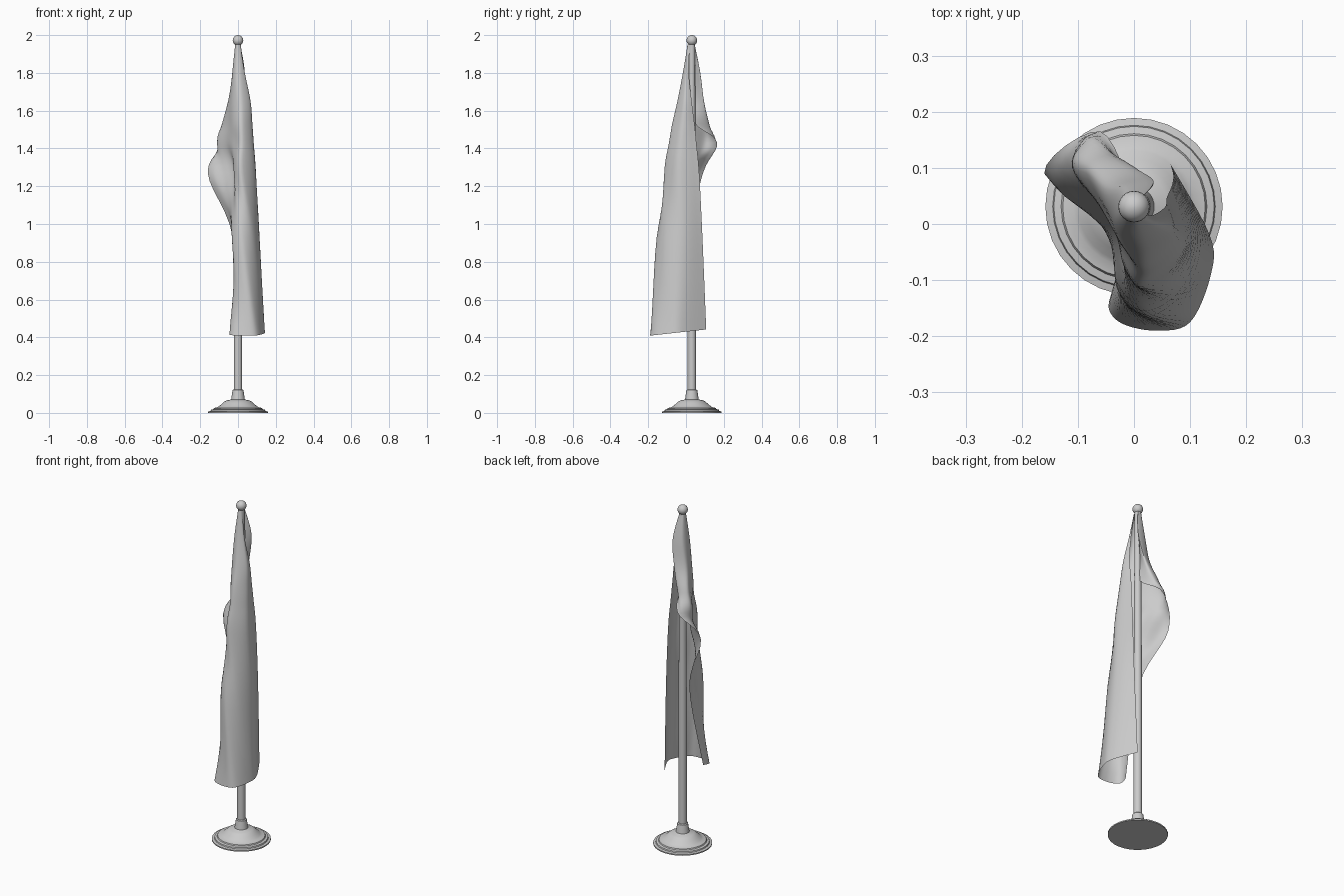
import bpy, math

if "Cube" in bpy.data.objects:
    bpy.data.objects.remove(bpy.data.objects["Cube"])

POLE_Y = 0.031


def make_object(name, verts, faces, angle):
    mesh = bpy.data.meshes.new(name)
    mesh.from_pydata(verts, [], faces)
    mesh.update()
    obj = bpy.data.objects.new(name, mesh)
    bpy.context.collection.objects.link(obj)
    bpy.ops.object.select_all(action='DESELECT')
    obj.select_set(True)
    bpy.context.view_layer.objects.active = obj
    bpy.ops.object.shade_smooth_by_angle(angle=math.radians(angle))
    return obj


def lathe(name, profile, sides=32):
    verts, faces = [], []
    for r, z in profile:
        for i in range(sides):
            a = 2 * math.pi * i / sides
            verts.append((r * math.cos(a), POLE_Y + r * math.sin(a), z))
    for k in range(len(profile) - 1):
        for i in range(sides):
            j = (i + 1) % sides
            faces.append((k * sides + i, k * sides + j,
                          (k + 1) * sides + j, (k + 1) * sides + i))
    faces.append(tuple(reversed(range(sides))))
    top = (len(profile) - 1) * sides
    faces.append(tuple(range(top, top + sides)))
    return make_object(name, verts, faces, 35)


def spline(points, steps):
    """Smooth curve through points of any dimension."""
    out = []
    n = len(points)
    for i in range(n - 1):
        p0, p1 = points[max(i - 1, 0)], points[i]
        p2, p3 = points[i + 1], points[min(i + 2, n - 1)]
        for s in range(steps):
            t = s / steps
            out.append(tuple(
                0.5 * (2 * b + (c - a) * t + (2 * a - 5 * b + 4 * c - d) * t * t
                       + (3 * b - a - 3 * c + d) * t ** 3)
                for a, b, c, d in zip(p0, p1, p2, p3)))
    out.append(tuple(points[-1]))
    return out


# Stepped round foot with collar
lathe("base", [(0.158, 0), (0.158, 0.007), (0.145, 0.010), (0.143, 0.017),
               (0.130, 0.020), (0.127, 0.026), (0.108, 0.030), (0.100, 0.036),
               (0.085, 0.048), (0.072, 0.060), (0.060, 0.066), (0.040, 0.070),
               (0.036, 0.072), (0.029, 0.120), (0.024, 0.124)])

# Pole
lathe("pole", [(0.022, 0.11), (0.022, 0.9), (0.017, 1.93), (0.017, 1.955)], 24)

# Ball finial
ball = [(0.028 * math.sin(math.pi * k / 12), 1.972 - 0.028 * math.cos(math.pi * k / 12))
        for k in range(1, 12)]
lathe("finial", [(0.004, 1.944)] + ball + [(0.002, 2.0)], 24)

# Draped flag: plan cross-sections (height, points from lower edge to upper edge)
sections = [
    (1.95, [(0, .045), (.012, .046), (-.010, .045), (-.015, .03),
            (-.010, .015), (0, .008), (.010, .012), (.015, .02)]),
    (1.80, [(.010, .05), (.035, .075), (-.020, .065), (-.030, .02),
            (-.015, -.010), (.010, -.016), (.035, 0), (.032, .015)]),
    (1.65, [(0, .05), (.010, .095), (-.050, .07), (-.040, .01),
            (-.015, -.030), (.020, -.045), (.065, -.010), (.055, .03)]),
    (1.53, [(0, .05), (-.030, .12), (-.085, .10), (-.050, .02),
            (-.020, -.040), (.020, -.073), (.075, -.020), (.058, .045)]),
    (1.43, [(-.060, .165), (-.090, .15), (-.110, .10), (-.060, .03),
            (-.020, -.040), (.020, -.090), (.082, -.030), (.062, .055)]),
    (1.27, [(-.160, .09), (-.130, .06), (-.070, .03), (-.020, -.01),
            (-.020, -.070), (.020, -.115), (.094, -.040), (.068, .07)]),
    (0.93, [(-.028, .01), (-.018, -.03), (-.030, -.07), (-.028, -.12),
            (.020, -.155), (.085, -.115), (.114, -.020), (.070, .087)]),
    (0.43, [(-.035, -.11), (-.045, -.15), (-.020, -.178), (.040, -.19),
            (.100, -.175), (.137, -.090), (.135, -.020), (.065, .107)]),
]
columns = [spline([(x, y, z + (0.11 * y if z < 0.5 else 0))
                   for z, pts in sections for x, y in [pts[c]]], 6)
           for c in range(8)]
rows = [spline(list(row), 6) for row in zip(*columns)]
width = len(rows[0])
verts = [p for row in rows for p in row]
faces = [(r * width + c, (r + 1) * width + c, (r + 1) * width + c + 1, r * width + c + 1)
         for r in range(len(rows) - 1) for c in range(width - 1)]
make_object("flag", verts, faces, 60)
